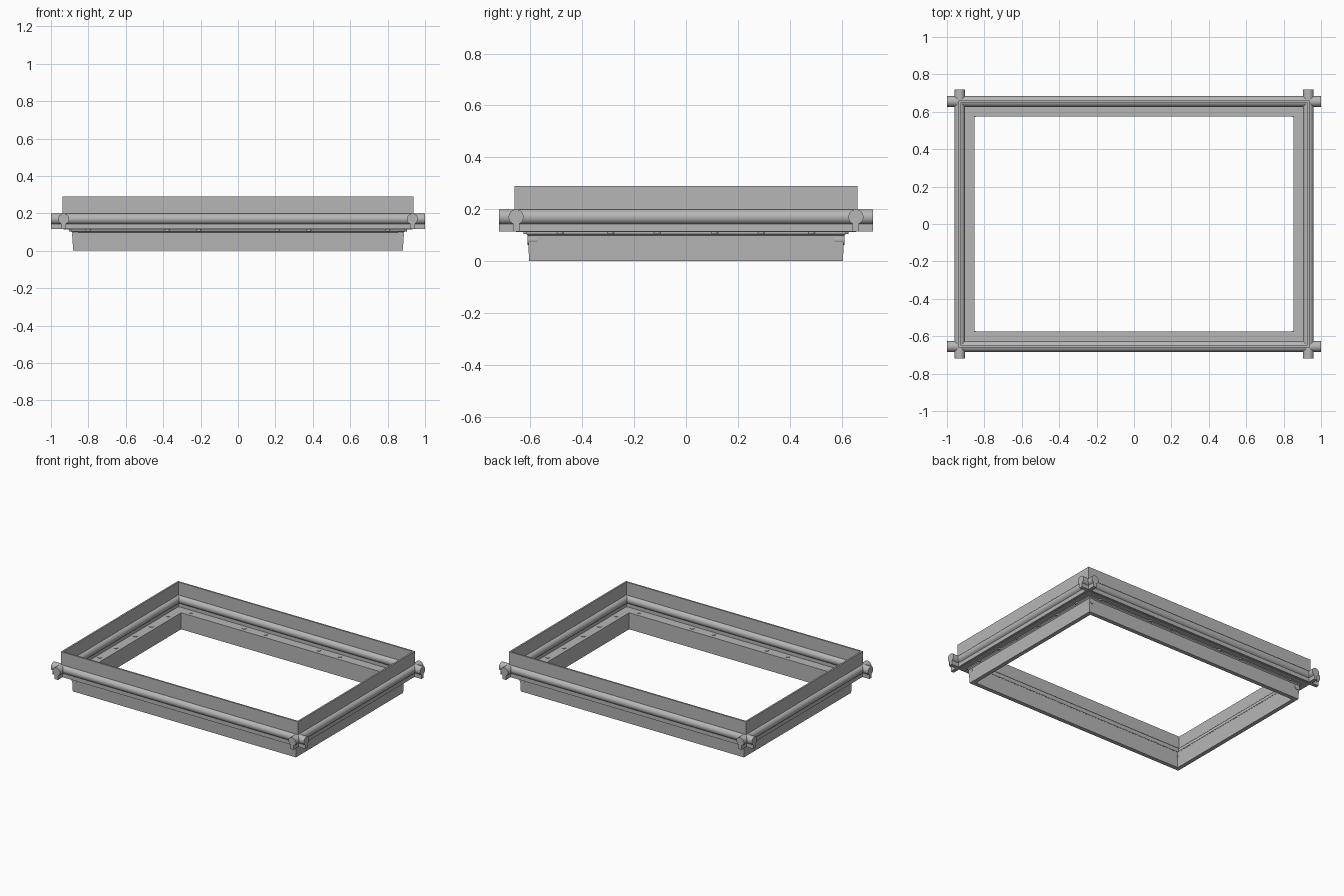
import bpy
import math

cube = bpy.data.objects.get("Cube")
if cube:
    bpy.data.objects.remove(cube, do_unlink=True)

grey = bpy.data.materials.new("plain_grey")
grey.use_nodes = True
grey.diffuse_color = (0.47, 0.47, 0.47, 1)
grey.node_tree.nodes["Principled BSDF"].inputs["Base Color"].default_value = (0.47, 0.47, 0.47, 1)

# Centre lines of the rails, and their height
RX, RY, RZ, R = 0.932, 0.655, 0.17, 0.029


def add_mesh(name, verts, faces, smooth=False):
    mesh = bpy.data.meshes.new(name)
    mesh.from_pydata(verts, [], faces)
    mesh.materials.append(grey)
    obj = bpy.data.objects.new(name, mesh)
    bpy.context.collection.objects.link(obj)
    if smooth:
        bpy.ops.object.select_all(action='DESELECT')
        obj.select_set(True)
        bpy.context.view_layer.objects.active = obj
        bpy.ops.object.shade_smooth_by_angle(angle=math.radians(35))
    return obj


def frame(name, profile):
    """Sweep a closed profile of (inset from rail centre, z) round a mitred rectangle."""
    n = len(profile)
    verts = [(sx * (RX - d), sy * (RY - d), z)
             for sx, sy in ((-1, -1), (1, -1), (1, 1), (-1, 1))
             for d, z in profile]
    faces = [(c * n + i, ((c + 1) % 4) * n + i,
              ((c + 1) % 4) * n + (i + 1) % n, c * n + (i + 1) % n)
             for c in range(4) for i in range(n)]
    return add_mesh(name, verts, faces)


def extrude(name, section, axis, start, end):
    """Extrude a section of (across, z) along the x or y axis."""
    n = len(section)
    verts = [(t, a, z) if axis == 'x' else (a, t, z)
             for t in (start, end) for a, z in section]
    faces = [(i, (i + 1) % n, n + (i + 1) % n, n + i) for i in range(n)]
    faces += [tuple(reversed(range(n))), tuple(range(n, 2 * n))]
    if axis == 'x':
        faces = [tuple(reversed(f)) for f in faces]
    # section runs counter-clockwise, so flip to point outwards
    faces = [tuple(reversed(f)) for f in faces]
    return add_mesh(name, verts, faces, True)


def keyhole(centre):
    """Round bar with a straight foot below it."""
    half = 0.0125
    gap = math.asin(half / R)
    steps = 28
    pts = []
    for i in range(steps + 1):
        a = -math.pi / 2 + gap + (2 * math.pi - 2 * gap) * i / steps
        pts.append((centre + R * math.cos(a), RZ + R * math.sin(a)))
    return pts + [(centre - half, 0.115), (centre + half, 0.115)]


def disc(centre, z, radius, steps=20):
    return [(centre + radius * math.cos(2 * math.pi * i / steps),
             z + radius * math.sin(2 * math.pi * i / steps)) for i in range(steps)]


def fix_normals(obj):
    import bmesh
    bm = bmesh.new()
    bm.from_mesh(obj.data)
    bmesh.ops.recalc_face_normals(bm, faces=bm.faces)
    bm.to_mesh(obj.data)
    bm.free()


parts = []

# Upright wall standing on the rails
parts.append(frame("upper_wall", [(-0.006, 0.18), (-0.006, 0.29), (0.006, 0.29), (0.006, 0.18)]))

# Flat ledge joining the rails to the lower wall
parts.append(frame("ledge", [(0.0, 0.113), (0.0, 0.119), (0.08, 0.119), (0.08, 0.113)]))

# Lower wall with a small lip at its top
parts.append(frame("lower_wall", [(0.079, 0.0), (0.079, 0.116), (0.038, 0.116),
                                  (0.038, 0.105), (0.046, 0.098), (0.05, 0.0)]))

# Crossing rails
for side, word in ((-1, "right"), (1, "left")):
    parts.append(extrude(word + "_rail", keyhole(side * RX), 'y', -0.72, 0.72))
for side, word in ((-1, "front"), (1, "back")):
    parts.append(extrude(word + "_rail", keyhole(side * RY), 'x', -1, 1))

# Corner pegs under the ledge
for sx in (-1, 1):
    for sy in (-1, 1):
        parts.append(extrude("corner_peg", disc(sx * 0.868, 0.083, 0.02), 'y',
                             sy * 0.573, sy * 0.611))

for obj in parts:
    fix_normals(obj)


# Screws through the ledge
def screw(x, y):
    bpy.ops.mesh.primitive_cylinder_add(vertices=12, radius=0.014, depth=0.018,
                                        location=(x, y, 0.113))
    obj = bpy.context.object
    obj.name = "ledge_screw"
    obj.data.materials.append(grey)


for side in (-1, 1):
    for p in (0.11, 0.29, 0.485):
        for m in (-1, 1):
            screw(side * 0.889, m * p)
    for p in (0.21, 0.378, 0.8):
        for m in (-1, 1):
            screw(m * p, side * 0.612)
